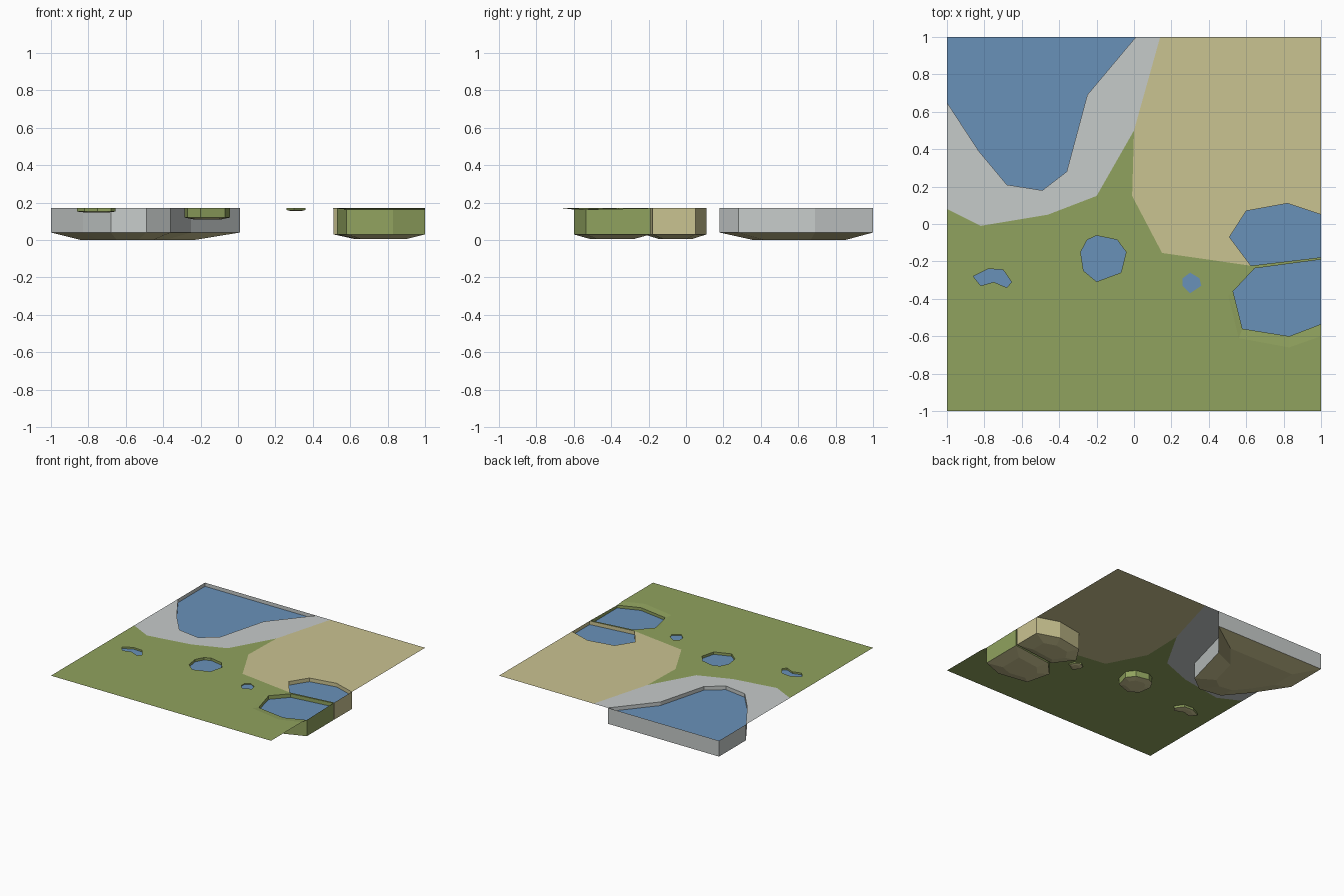
import bpy
from mathutils import Vector
from mathutils.geometry import delaunay_2d_cdt

if "Cube" in bpy.data.objects:
    bpy.data.objects.remove(bpy.data.objects["Cube"])

TOP = 0.17


def material(name, *srgb):
    mat = bpy.data.materials.new(name)
    lin = [((c / 255 + 0.055) / 1.055) ** 2.4 for c in srgb]
    mat.diffuse_color = (*lin, 1)
    mat.use_nodes = True
    mat.node_tree.nodes["Principled BSDF"].inputs["Base Color"].default_value = mat.diffuse_color
    return mat


GRASS = material("grass green", 144, 162, 94)
SAND = material("sand tan", 202, 195, 145)
ROCK = material("rock grey", 198, 203, 202)
WATER = material("water blue", 105, 145, 185)


def make(name, verts, faces, mat):
    mesh = bpy.data.meshes.new(name)
    mesh.from_pydata(verts, [], faces)
    mesh.materials.append(mat)
    mesh.update()
    obj = bpy.data.objects.new(name, mesh)
    bpy.context.collection.objects.link(obj)
    return obj


def inside(p, poly):
    hit = False
    for (ax, ay), (bx, by) in zip(poly, poly[1:] + poly[:1]):
        if (ay > p.y) != (by > p.y) and p.x < (bx - ax) * (p.y - ay) / (by - ay) + ax:
            hit = not hit
    return hit


# Pool outlines, all counter-clockwise
LAKE = [(-1, 1), (-1, .65), (-.83, .39), (-.68, .21), (-.49, .18),
        (-.36, .28), (-.25, .69), (.01, 1)]
NORTH = [(1, .05), (.82, .11), (.6, .07), (.51, -.07), (.625, -.223), (1, -.178)]
SOUTH = [(1, -.19), (.645, -.237), (.53, -.36), (.58, -.56), (.83, -.6), (1, -.535)]
POND = [(-.2, -.062), (-.25, -.085), (-.285, -.15), (-.27, -.25), (-.2, -.308),
        (-.07, -.26), (-.042, -.15), (-.09, -.085)]
LONG = [(-.86, -.28), (-.82, -.33), (-.75, -.31), (-.68, -.34), (-.655, -.31),
        (-.7, -.245), (-.78, -.24)]
SMALL = [(.3, -.26), (.26, -.29), (.26, -.33), (.3, -.37), (.36, -.33), (.35, -.29)]

# name, outline, water z, wall foot z, floor z, floor scale, wall material
POOLS = [
    ("lake", LAKE, .14, .04, 0, .6, ROCK),
    ("north_pool", NORTH, .14, .03, .006, .55, SAND),
    ("south_pool", SOUTH, .14, .03, .004, .55, GRASS),
    ("round_pond", POND, .15, .12, .11, .6, GRASS),
    ("long_puddle", LONG, .156, .152, .147, .6, GRASS),
    ("small_puddle", SMALL, .163, .16, .155, .6, GRASS),
]

# Ground regions and the sloping lip beside the south pool
ROCK_AREA = [(-1, 1), (-1, .08), (-.82, -.01), (-.46, .05), (-.2, .15), (0, .5), (.14, 1)]
SAND_AREA = [(.14, 1), (0, .5), (-.01, .15), (.15, -.155), (.625, -.223), (1, -.178), (1, 1)]
LIP = [(.53, -.36), (.505, -.385), (.56, -.61), (.83, -.66), (1, -.6), (1, -.535),
       (.83, -.6), (.58, -.56)]
LOWERED = SOUTH[3:]


def rim_z(x, y):
    low = any(abs(x - a) + abs(y - b) < 1e-3 for a, b in LOWERED)
    return TOP - .007 if low else TOP


# Ground sheet, triangulated around every outline then sorted by region
SQUARE = [(-1, -1), (1, -1), (1, 1), (-1, 1)]
points, edges = [], []
for poly in [SQUARE, ROCK_AREA, SAND_AREA, LIP] + [p[1] for p in POOLS]:
    n, s = len(poly), len(points)
    points += [Vector(p) for p in poly]
    edges += [(s + i, s + (i + 1) % n) for i in range(n)]
coords, _, tris, *_ = delaunay_2d_cdt(points, edges, [], 0, 1e-5)
regions = {"grass_ground": [], "sand_ground": [], "rock_ground": []}
for tri in tris:
    c = sum((coords[i] for i in tri), Vector((0, 0))) / len(tri)
    if any(inside(c, p[1]) for p in POOLS):
        continue
    key = ("rock_ground" if inside(c, ROCK_AREA) else
           "sand_ground" if inside(c, SAND_AREA) else "grass_ground")
    regions[key].append(tri)
for (name, faces), mat in zip(regions.items(), (GRASS, SAND, ROCK)):
    used = sorted({i for f in faces for i in f})
    slot = {v: k for k, v in enumerate(used)}
    verts = [(coords[i].x, coords[i].y, rim_z(*coords[i])) for i in used]
    make(name, verts, [[slot[i] for i in f] for f in faces], mat)

# Pools: upright walls, a bowl-shaped sand bed and a water sheet
for name, poly, water, foot, floor, scale, mat in POOLS:
    n = len(poly)
    cx = (min(p[0] for p in poly) + max(p[0] for p in poly)) / 2
    cy = (min(p[1] for p in poly) + max(p[1] for p in poly)) / 2
    if name == "lake":
        cx, cy = -.6, .63
    rim = [(x, y, rim_z(x, y)) for x, y in poly]
    base = [(x, y, foot) for x, y in poly]
    low = [(cx + (x - cx) * scale, cy + (y - cy) * scale, floor) for x, y in poly]
    ring = [(i, (i + 1) % n, n + (i + 1) % n, n + i) for i in range(n)]
    make(name + "_wall", rim + base, ring, mat)
    make(name + "_bed", base + low, ring + [tuple(range(n, 2 * n))], SAND)
    make(name + "_water", [(x, y, water) for x, y in poly], [tuple(range(n))], WATER)
